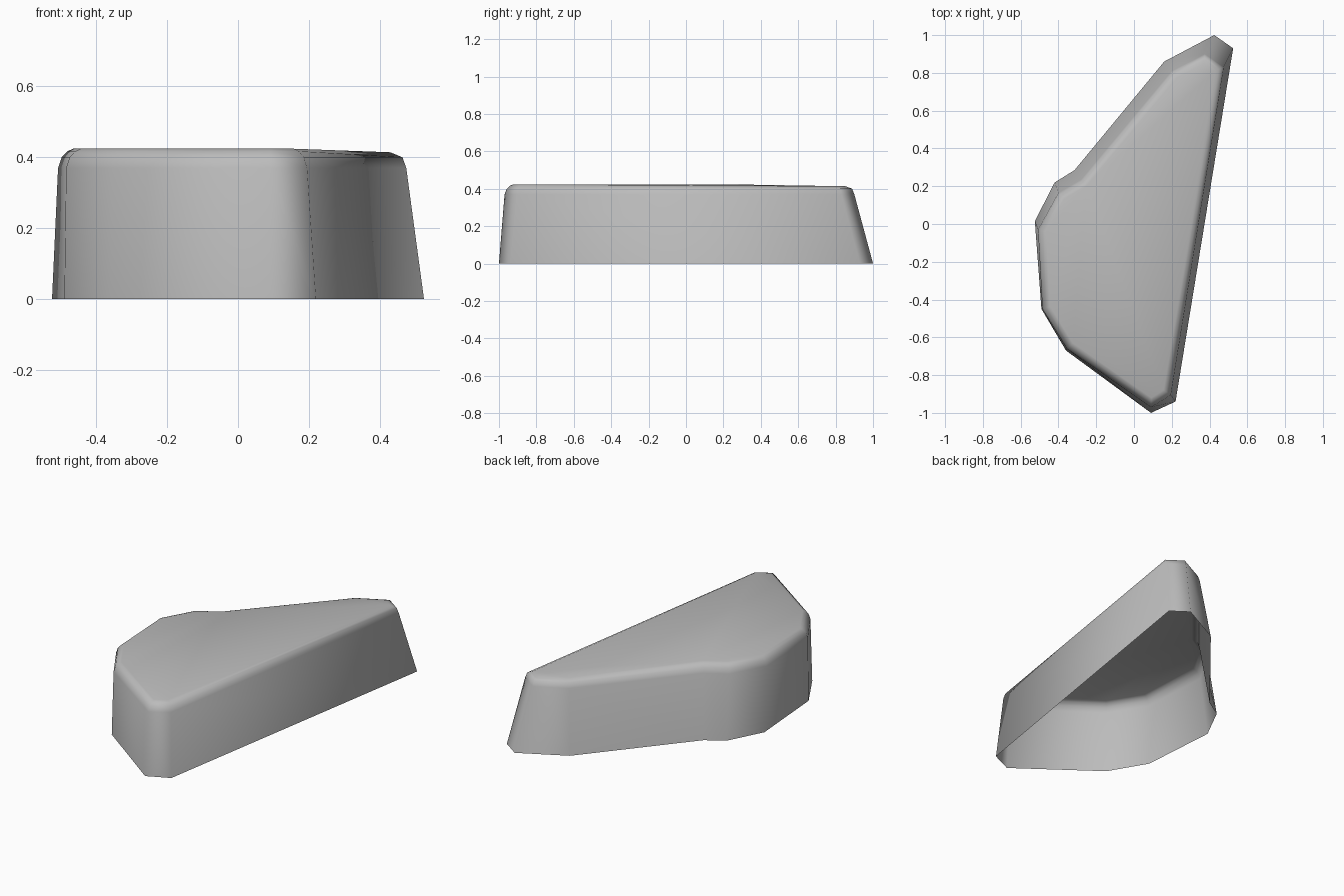
import bpy
import bmesh
from mathutils import Vector

cube = bpy.data.objects.get("Cube")
if cube:
    bpy.data.objects.remove(cube, do_unlink=True)

# Footprint and shoulder outlines, in matching order
FOOT = [(0.425, 1.0), (0.525, 0.93), (0.22, -0.94), (0.09, -1.0), (-0.36, -0.67),
        (-0.49, -0.45), (-0.525, 0.015), (-0.42, 0.22), (-0.315, 0.285), (0.16, 0.86)]
SHOULDER = [(0.375, 0.90), (0.475, 0.83), (0.195, -0.905), (0.09, -0.97), (-0.355, -0.66),
            (-0.485, -0.45), (-0.508, -0.03), (-0.40, 0.165), (-0.28, 0.235), (0.20, 0.81)]


def inset(points, distance):
    """Move a clockwise outline inwards with mitred corners."""
    result = []
    for i, point in enumerate(points):
        p = Vector(point)
        a = (p - Vector(points[i - 1])).normalized()
        b = (Vector(points[(i + 1) % len(points)]) - p).normalized()
        na, nb = Vector((a.y, -a.x)), Vector((b.y, -b.x))
        result.append(tuple(p + (na + nb) * distance / (1 + na.dot(nb))))
    return result


# Tapered wall, rounded rim and lid; the underside stays open
bm = bmesh.new()
levels = [(FOOT, 0), (SHOULDER, 0.37), (inset(SHOULDER, 0.010), 0.40),
          (inset(SHOULDER, 0.026), 0.417), (inset(SHOULDER, 0.042), 0.424)]
rings = []
for outline, z in levels:
    # The lid dips slightly towards the back
    rings.append([bm.verts.new((x, y, z - (0.01 if z > 0.41 and y > 0.7 else 0)))
                  for x, y in outline])
for low, high in zip(rings, rings[1:]):
    for i in range(len(low)):
        bm.faces.new((low[i - 1], low[i], high[i], high[i - 1]))
lid = bm.faces.new(rings[-1])
bmesh.ops.recalc_face_normals(bm, faces=bm.faces)
if lid.normal.z < 0:
    bmesh.ops.reverse_faces(bm, faces=bm.faces)
bmesh.ops.triangulate(bm, faces=[lid])
for face in bm.faces:
    face.smooth = True

mesh = bpy.data.meshes.new("shell")
bm.to_mesh(mesh)
bm.free()

grey = bpy.data.materials.new("grey")
grey.use_nodes = True
grey.diffuse_color = (0.5, 0.5, 0.5, 1)
grey.node_tree.nodes["Principled BSDF"].inputs["Base Color"].default_value = (0.5, 0.5, 0.5, 1)
mesh.materials.append(grey)

shell = bpy.data.objects.new("shell", mesh)
bpy.context.collection.objects.link(shell)
